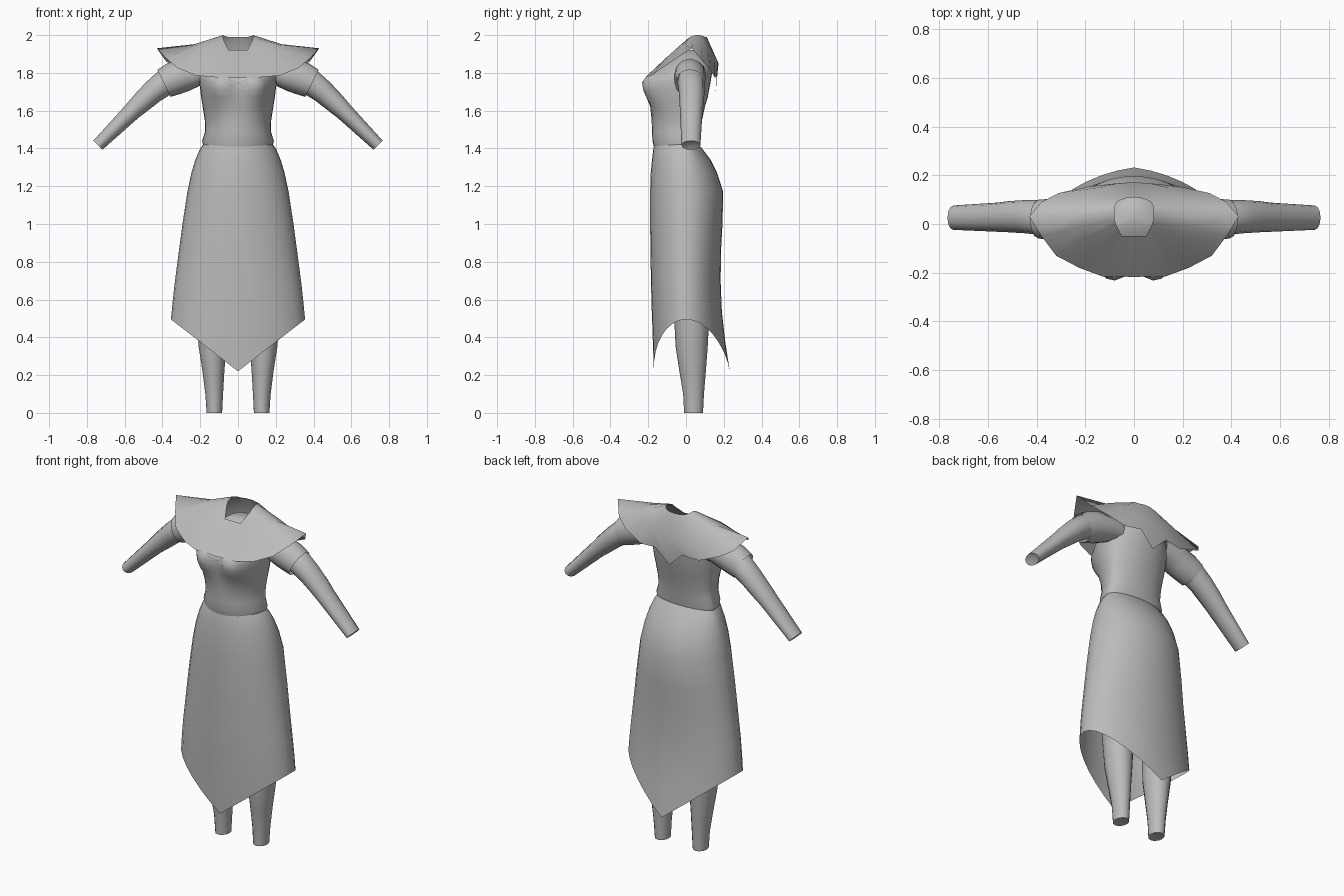
import bpy, math
from mathutils import Vector

if "Cube" in bpy.data.objects:
    bpy.data.objects.remove(bpy.data.objects["Cube"])

cloth = bpy.data.materials.new("grey_cloth")
cloth.diffuse_color = (0.5, 0.5, 0.5, 1)
cloth.use_nodes = True
cloth.node_tree.nodes["Principled BSDF"].inputs["Base Color"].default_value = cloth.diffuse_color


def add_mesh(name, verts, faces, angle=50):
    me = bpy.data.meshes.new(name)
    me.from_pydata(verts, [], faces)
    me.materials.append(cloth)
    ob = bpy.data.objects.new(name, me)
    bpy.context.collection.objects.link(ob)
    bpy.ops.object.select_all(action='DESELECT')
    ob.select_set(True)
    bpy.context.view_layer.objects.active = ob
    bpy.ops.object.mode_set(mode='EDIT')
    bpy.ops.mesh.select_all(action='SELECT')
    bpy.ops.mesh.normals_make_consistent(inside=False)
    bpy.ops.object.mode_set(mode='OBJECT')
    bpy.ops.object.shade_smooth_by_angle(angle=math.radians(angle))
    return ob


def loft(name, rings, cap_start=None, cap_end=None, angle=50):
    """Skin closed rings; a cap is a fan to the given centre point."""
    n = len(rings[0])
    verts = [v for r in rings for v in r]
    faces = [(i * n + j, i * n + (j + 1) % n, (i + 1) * n + (j + 1) % n, (i + 1) * n + j)
             for i in range(len(rings) - 1) for j in range(n)]
    for cap, base in ((cap_start, 0), (cap_end, (len(rings) - 1) * n)):
        if cap is not None:
            verts.append(cap)
            faces += [(base + j, base + (j + 1) % n, len(verts) - 1) for j in range(n)]
    return add_mesh(name, verts, faces, angle)


def sample(table, z):
    """Interpolate rows (z, ...) listed from high z to low z."""
    for a, b in zip(table, table[1:]):
        if z >= b[0]:
            t = min(1, max(0, (a[0] - z) / (a[0] - b[0])))
            return [p + (q - p) * t for p, q in zip(a[1:], b[1:])]
    return table[-1][1:]


def outline(s, c, half_width, front, back, mid):
    return half_width * s, mid + ((mid - front) * c if c < 0 else (back - mid) * c)


# Skirt: z, half width, front y, back y; the hem drops to a point front and back
SKIRT = [(1.43, .178, -.165, .06), (1.40, .20, -.173, .085), (1.34, .226, -.18, .13),
         (1.27, .247, -.187, .165), (1.17, .268, -.19, .197), (1.0, .294, -.19, .193),
         (.85, .314, -.188, .185), (.65, .34, -.185, .183), (.5, .355, -.18, .192),
         (.36, .355, -.175, .21), (.22, .355, -.17, .232)]
N = 32
angles = [2 * math.pi * j / N for j in range(N)]
rings = []
for z in [r[0] for r in SKIRT[:7]] + [-.25, -.5, -.75, -1]:
    ring = []
    for a in angles:
        s, c = math.sin(a), -math.cos(a)
        hem = .22 + .275 * abs(s)
        zz = z if z > 0 else .85 + (hem - .85) * -z
        w, f, b = sample(SKIRT, zz)
        ring.append((*outline(s, c, w, f, b, 0), zz))
    rings.append(ring)
loft("skirt", rings)

# Bodice: z, half width, front y, back y, bust depth
BODICE = [(1.92, .06, -.02, .08, 0), (1.86, .14, -.09, .135, 0), (1.81, .19, -.155, .14, .02),
          (1.78, .205, -.188, .135, .045), (1.75, .205, -.198, .13, .06),
          (1.71, .20, -.198, .122, .055), (1.67, .195, -.195, .115, .038),
          (1.62, .187, -.188, .10, .012), (1.55, .176, -.182, .085, 0),
          (1.49, .174, -.18, .072, 0), (1.44, .19, -.178, .068, 0), (1.40, .18, -.168, .06, 0)]


def bodice_point(a, z):
    s, c = math.sin(a), -math.cos(a)
    w, f, b, bust = sample(BODICE, z)
    x, y = outline(s, c, w, f, b, 0)
    if c < 0:
        y -= bust * math.exp(-((abs(x) - .11) / .05) ** 2 / 2)
    return x, y, z


loft("bodice", [[bodice_point(a, r[0]) for a in angles] for r in BODICE],
     cap_start=(0, .03, 1.92))

# Lacing: thin crossed cords on the chest
for k, (za, zb, half) in enumerate([(1.765, 1.725, .05), (1.735, 1.715, .055)]):
    for side in (1, -1):
        verts = []
        for i in range(7):
            x = half * (i / 3 - 1)
            z = za + (zb - za) * i / 6
            y = bodice_point(math.asin(x / sample(BODICE, z)[0]), z)[1] - .004
            verts += [(side * x, y, z + .003), (side * x, y, z - .003)]
        add_mesh("lacing", verts, [(2 * i, 2 * i + 1, 2 * i + 3, 2 * i + 2) for i in range(6)])

# Shoulder cape: half stations front to back, each neck / middle / hem
CAPE = [((0, -.05, 1.92), (0, -.13, 1.852), (0, -.217, 1.775)),
        ((.05, -.05, 1.92), (.09, -.13, 1.855), (.13, -.215, 1.777)),
        ((.06, -.03, 1.94), (.15, -.10, 1.885), (.225, -.18, 1.787)),
        ((.075, 0, 1.97), (.20, -.055, 1.925), (.32, -.13, 1.825)),
        ((.08, .02, 1.99), (.22, -.01, 1.947), (.38, -.05, 1.877)),
        ((.08, .05, 2.0), (.23, .035, 1.952), (.43, .03, 1.93)),
        ((.08, .07, 2.0), (.22, .08, 1.94), (.38, .09, 1.86)),
        ((.07, .09, 1.995), (.20, .12, 1.905), (.31, .127, 1.82)),
        ((.05, .10, 1.99), (.13, .152, 1.88), (.19, .153, 1.775)),
        ((.025, .108, 1.99), (.07, .166, 1.865), (.09, .165, 1.785)),
        ((0, .11, 1.99), (0, .172, 1.85), (0, .157, 1.70))]
full = CAPE + [tuple((-x, y, z) for x, y, z in st) for st in CAPE[-2:0:-1]]
loft("shoulder_cape", [[st[i] for st in full] for i in range(3)], angle=80)


def limb(name, path, side, segs=12, cap=True):
    """Tube along (x, y, z, radius in the xz plane, radius in y)."""
    pts = [Vector(p[:3]) for p in path]
    rings = []
    for i, p in enumerate(path):
        d = (pts[min(i + 1, len(pts) - 1)] - pts[max(i - 1, 0)]).normalized()
        u = Vector((0, 1, 0)).cross(d).normalized()
        ring = []
        for j in range(segs):
            a = 2 * math.pi * j / segs
            v = pts[i] + u * (p[3] * math.cos(a)) + Vector((0, p[4] * math.sin(a), 0))
            ring.append((side * v.x, v.y, v.z))
        rings.append(ring)
    end = pts[-1] - d * .012
    return loft(name, rings, cap_end=(side * end.x, end.y, end.z) if cap else None)


for side, tag in ((1, "left"), (-1, "right")):
    # Short puffed sleeve with an open cuff
    limb(tag + "_puff_sleeve", [(.15, .03, 1.80, .06, .07), (.21, .025, 1.80, .07, .08),
                                (.28, .02, 1.79, .088, .083), (.345, .02, 1.768, .088, .083),
                                (.392, .02, 1.745, .08, .08)], side, cap=False)
    # Long inner sleeve
    limb(tag + "_long_sleeve", [(.31, .025, 1.785, .06, .065), (.385, .027, 1.75, .07, .072),
                                (.45, .03, 1.70, .062, .068), (.515, .03, 1.64, .055, .064),
                                (.56, .028, 1.597, .048, .06), (.65, .027, 1.508, .041, .055),
                                (.742, .026, 1.417, .034, .05)], side)
    # Trouser leg
    limb(tag + "_leg", [(.145, .03, .95, .10, .12), (.142, .03, .65, .09, .10),
                        (.137, .03, .45, .079, .09), (.135, .03, .35, .073, .085),
                        (.13, .035, .22, .058, .07), (.126, .04, .1, .047, .055),
                        (.125, .04, 0, .041, .05)], side)
